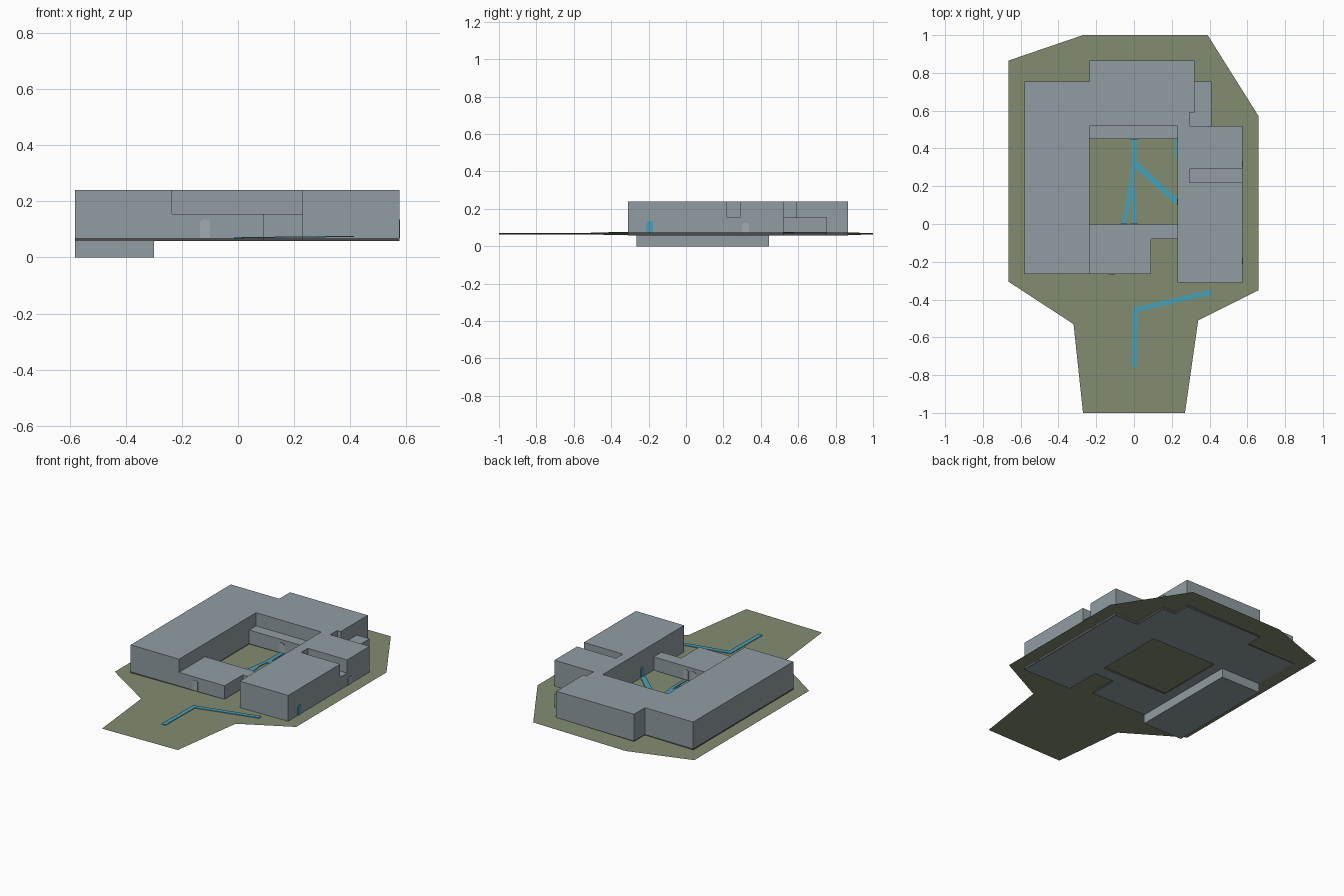
import bpy, bmesh, math
from mathutils import Vector

if "Cube" in bpy.data.objects:
    bpy.data.objects.remove(bpy.data.objects["Cube"])


def material(name, rgb):
    m = bpy.data.materials.new(name)
    m.diffuse_color = (*rgb, 1)
    m.use_nodes = True
    m.node_tree.nodes["Principled BSDF"].inputs["Base Color"].default_value = m.diffuse_color
    return m


WALL = material("blue grey wall", (0.285, 0.335, 0.36))
DOOR = material("pale grey door", (0.36, 0.41, 0.43))
BASE = material("dark grey plinth", (0.07, 0.07, 0.07))
GRASS = material("olive ground", (0.225, 0.262, 0.165))
PATH = material("blue path", (0.07, 0.35, 0.46))

ROOF_HIGH, ROOF_LOW, FLOOR, SLAB = 0.24, 0.155, 0.07, 0.058


def ground_z(x, y):
    """Gentle slope, rising towards +x."""
    return 0.067 + 0.012 * x


def finish(name, bm, *mats):
    mesh = bpy.data.meshes.new(name)
    bm.to_mesh(mesh)
    bm.free()
    for m in mats:
        mesh.materials.append(m)
    ob = bpy.data.objects.new(name, mesh)
    bpy.context.collection.objects.link(ob)
    return ob


def prism(name, outline, z0, z1, mat, under=None, cap_bottom=True):
    bm = bmesh.new()
    low = [bm.verts.new((x, y, z0)) for x, y in outline]
    high = [bm.verts.new((x, y, z1)) for x, y in outline]
    n = len(outline)
    bm.faces.new(high)
    if cap_bottom:
        bottom = bm.faces.new(low[::-1])
        bottom.material_index = 1 if under else 0
    for i in range(n):
        j = (i + 1) % n
        bm.faces.new((low[i], low[j], high[j], high[i]))
    bmesh.ops.recalc_face_normals(bm, faces=bm.faces[:])
    return finish(name, bm, *([mat, under] if under else [mat]))


def sheet(name, loops, mat):
    """Sloping sheet bounded by an outline and any holes."""
    bm = bmesh.new()
    for loop in loops:
        vs = [bm.verts.new((x, y, ground_z(x, y))) for x, y in loop]
        for i in range(len(vs)):
            bm.edges.new((vs[i - 1], vs[i]))
    bmesh.ops.triangle_fill(bm, use_beauty=True, use_dissolve=False,
                            edges=bm.edges[:], normal=(0, 0, 1))
    for f in bm.faces:
        f.normal_update()
        if f.normal.z < 0:
            f.normal_flip()
    return finish(name, bm, mat)


def rect(x0, x1, y0, y1):
    return [(x0, y0), (x1, y0), (x1, y1), (x0, y1)]


def path(name, points, width=0.028):
    """Flat mitred strip laid just above the ground."""
    pts = [Vector(p) for p in points]
    bm = bmesh.new()
    rows = []
    for i, p in enumerate(pts):
        dirs = []
        if i > 0:
            dirs.append((p - pts[i - 1]).normalized())
        if i < len(pts) - 1:
            dirs.append((pts[i + 1] - p).normalized())
        d = sum(dirs, Vector((0, 0))).normalized()
        side = Vector((-d.y, d.x)) * (width / 2 / d.dot(dirs[0]))
        rows.append([bm.verts.new((q.x, q.y, ground_z(q.x, q.y) + 0.005))
                     for q in (p + side, p - side)])
    for a, b in zip(rows, rows[1:]):
        bm.faces.new((a[0], a[1], b[1], b[0]))
    top = bm.faces[:]
    ext = bmesh.ops.extrude_face_region(bm, geom=top)
    moved = [v for v in ext["geom"] if isinstance(v, bmesh.types.BMVert)]
    bmesh.ops.translate(bm, verts=moved, vec=(0, 0, -0.004))
    bmesh.ops.recalc_face_normals(bm, faces=bm.faces[:])
    return finish(name, bm, PATH)


def door(name, x, y, facing, mat=DOOR, w=0.035, h=0.065):
    """Thin plate with a rounded head, facing given in degrees."""
    r = 0.012
    prof = [(-w / 2, 0), (w / 2, 0)]
    for cx, start in ((w / 2 - r, 0), (-w / 2 + r, 90)):
        for k in range(4):
            a = math.radians(start + 30 * k)
            prof.append((cx + r * math.cos(a), h - r + r * math.sin(a)))
    ob = prism(name, prof, -0.001, 0.003, mat)
    ob.rotation_euler = (math.pi / 2, 0, math.radians(facing + 90))
    ob.location = (x, y, FLOOR)
    return ob


# Building blocks: outline and roof height
blocks = {
    "main_block": ([(-.58, -.265), (-.235, -.265), (-.235, .52), (.23, .52),
                    (.23, -.31), (.575, -.31), (.575, .22), (.295, .22),
                    (.295, .29), (.575, .29), (.575, .52), (.295, .52),
                    (.295, .59), (.32, .59), (.32, .865), (-.235, .865),
                    (-.235, .755), (-.58, .755)], ROOF_HIGH),
    "south_low_wing": ([(-.235, -.265), (.09, -.265), (.09, -.08), (.23, -.08),
                        (.23, 0), (-.235, 0)], ROOF_LOW),
    "north_low_corridor": (rect(-.235, .23, .45, .52), ROOF_LOW),
    "east_low_link": (rect(.295, .575, .22, .29), ROOF_LOW),
    "corner_low_annex": ([(.295, .52), (.41, .52), (.41, .755), (.32, .755),
                          (.32, .59), (.295, .59)], ROOF_LOW),
}
for name, (outline, roof) in blocks.items():
    prism(name, outline, FLOOR, roof, WALL, cap_bottom=False)
    prism(name + "_plinth", outline, SLAB, FLOOR, BASE, under=WALL)

# Basement under the west side
prism("basement", rect(-.58, -.30, -.265, .445), 0, SLAB, WALL)

# Site ground around the building, and the courtyard
site = [(-.27, -1), (.27, -1), (.34, -.51), (.66, -.35), (.66, .57), (.39, 1),
        (-.27, 1), (-.665, .865), (-.665, -.305), (-.32, -.53)]
footprint = [(-.58, -.265), (.09, -.265), (.09, -.08), (.23, -.08),
             (.23, -.31), (.575, -.31), (.575, .52), (.41, .52), (.41, .755),
             (.32, .755), (.32, .865), (-.235, .865), (-.235, .755),
             (-.58, .755)]
sheet("site_ground", [site, footprint], GRASS)
sheet("courtyard_ground", [rect(-.235, .23, 0, .45)], GRASS)

# Paths
path("approach_path", [(0, -.76), (.005, -.455), (.41, -.36)])
path("courtyard_north_path", [(0, .45), (0, .31)])
path("courtyard_west_path", [(0, .32), (-.03, .13), (-.055, 0)], 0.024)
path("courtyard_south_path", [(-.012, .22), (0, .13), (0, 0)], 0.02)
path("courtyard_east_path", [(.005, .32), (.228, .115)], 0.034)
path("courtyard_side_path", [(.225, .45), (.225, .35)], 0.008)

# Doors
door("front_door", -.118, -.265, -90)
door("east_door", .575, .318, 0, h=0.055)
door("east_front_door", .575, -.195, 0, PATH)
door("courtyard_north_door", 0, .45, -90)
door("courtyard_south_door", 0, 0, 90)
door("courtyard_west_door", -.055, 0, 90)
door("courtyard_east_door", .23, .118, 180, PATH)
